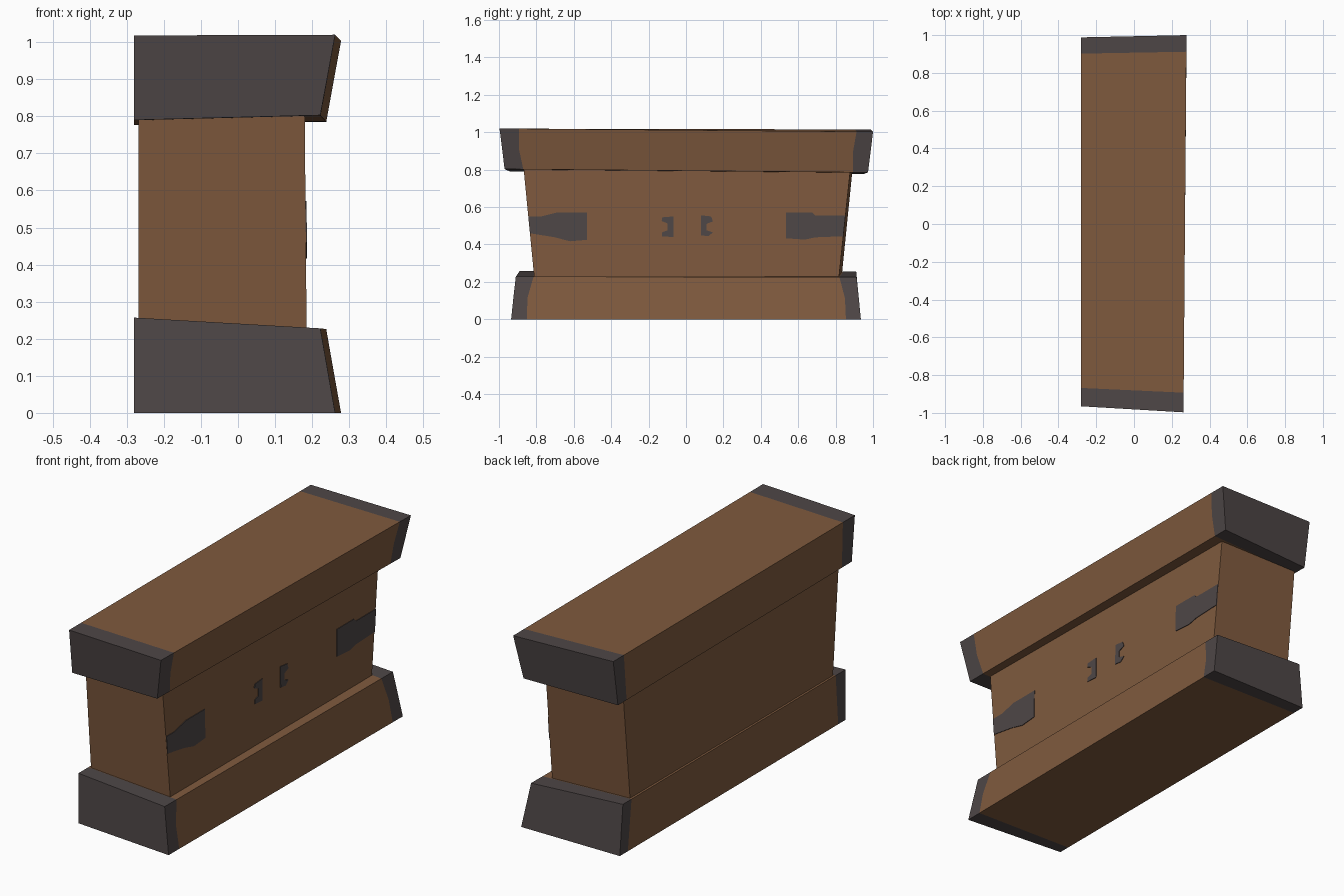
import bpy, bmesh


def material(name, rgb):
    m = bpy.data.materials.new(name)
    m.diffuse_color = (*rgb, 1)
    return m


BROWN = material("brown wood", (0.212, 0.102, 0.048))
DARK = material("dark iron", (0.076, 0.062, 0.062))


def finish(name, bm):
    bmesh.ops.recalc_face_normals(bm, faces=bm.faces)
    mesh = bpy.data.meshes.new(name)
    bm.to_mesh(mesh)
    bm.free()
    mesh.materials.append(BROWN)
    mesh.materials.append(DARK)
    ob = bpy.data.objects.new(name, mesh)
    bpy.context.collection.objects.link(ob)
    return ob


def beam(name, front, back, cuts=None):
    """Skewed beam between two end outlines; cuts give the y of the iron end bands."""
    bm = bmesh.new()
    rings = [front]
    if cuts:
        for side in (0, 1):
            ring = []
            for a, b, c in zip(front, back, cuts):
                t = (c[side] - a[1]) / (b[1] - a[1])
                ring.append([p + (q - p) * t for p, q in zip(a, b)])
            rings.append(ring)
    rings.append(back)
    loops = [[bm.verts.new(p) for p in r] for r in rings]
    n = len(front)
    for i in range(len(loops) - 1):
        for k in range(n):
            j = (k + 1) % n
            f = bm.faces.new((loops[i][k], loops[i][j], loops[i + 1][j], loops[i + 1][k]))
            f.material_index = 1 if cuts and i != 1 else 0
    for loop in (loops[0], loops[-1]):
        bm.faces.new(loop).material_index = 1 if cuts else 0
    return finish(name, bm)


def plate(name, outline):
    """Thin iron plate lying on the right face of the body, outline in (y, z)."""
    bm = bmesh.new()
    rows = []
    for lift in (-0.002, 0.003):
        rows.append([bm.verts.new((0.185 - (z - 0.23) * 0.009 + lift, y, z))
                     for y, z in outline])
    n = len(outline)
    for r in rows:
        bm.faces.new(r)
    for k in range(n):
        j = (k + 1) % n
        bm.faces.new((rows[0][k], rows[0][j], rows[1][j], rows[1][k]))
    for f in bm.faces:
        f.material_index = 1
    return finish(name, bm)


# Outline order: right bottom, right middle, right top, left top, left bottom
beam("top_beam",
     [(0.222, -0.97, 0.803), (0.242, -0.983, 0.91), (0.262, -0.997, 1.02),
      (-0.28, -0.965, 1.018), (-0.28, -0.94, 0.79)],
     [(0.238, 0.973, 0.785), (0.258, 0.987, 0.895), (0.278, 1.0, 1.003),
      (-0.28, 0.988, 1.015), (-0.28, 0.95, 0.777)],
     [(-0.87, 0.892), (-0.893, 0.893), (-0.893, 0.912), (-0.868, 0.902), (-0.86, 0.88)])

beam("base_beam",
     [(0.262, -0.935, 0), (0.242, -0.923, 0.114), (0.222, -0.91, 0.228),
      (-0.28, -0.89, 0.257), (-0.28, -0.888, 0)],
     [(0.278, 0.935, 0), (0.258, 0.924, 0.112), (0.238, 0.912, 0.226),
      (-0.28, 0.91, 0.255), (-0.28, 0.935, 0)],
     [(-0.85, 0.855), (-0.848, 0.85), (-0.815, 0.82), (-0.81, 0.84), (-0.83, 0.87)])

# Body flaring towards the top
beam("body",
     [(0.185, -0.812, 0.23), (0.18, -0.868, 0.803), (-0.268, -0.85, 0.79), (-0.268, -0.805, 0.255)],
     [(0.185, 0.818, 0.23), (0.18, 0.877, 0.787), (-0.268, 0.888, 0.778), (-0.268, 0.835, 0.255)])

# Iron straps at the ends of the right face
plate("front_strap", [(-0.842, 0.55), (-0.775, 0.55), (-0.685, 0.572), (-0.53, 0.572),
                      (-0.53, 0.425), (-0.62, 0.417), (-0.70, 0.438), (-0.833, 0.46)])
plate("back_strap", [(0.535, 0.572), (0.674, 0.572), (0.69, 0.556), (0.852, 0.556),
                     (0.841, 0.444), (0.69, 0.438), (0.636, 0.426), (0.535, 0.433)])

# Small hooked fittings in the middle of the right face
plate("front_hook", [(-0.128, 0.545), (-0.066, 0.55), (-0.066, 0.44), (-0.128, 0.443),
                     (-0.128, 0.465), (-0.1, 0.475), (-0.1, 0.513), (-0.13, 0.525)])
plate("back_hook", [(0.08, 0.556), (0.134, 0.55), (0.144, 0.524), (0.11, 0.51),
                    (0.11, 0.476), (0.144, 0.465), (0.12, 0.444), (0.08, 0.449)])
